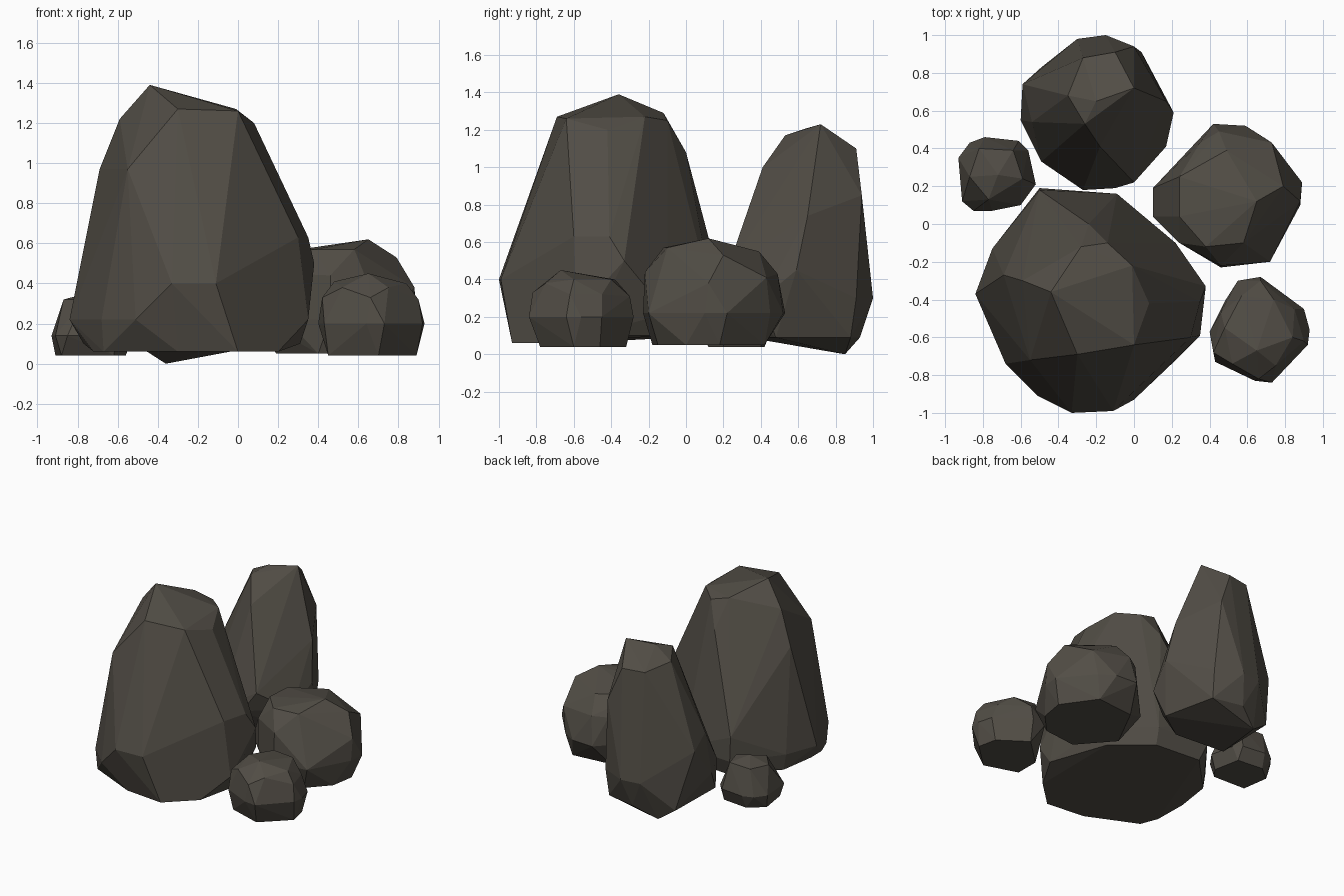
import bpy
import bmesh
from mathutils import Vector

default_cube = bpy.data.objects.get("Cube")
if default_cube:
    bpy.data.objects.remove(default_cube, do_unlink=True)


def make_material(name, colour):
    material = bpy.data.materials.new(name)
    material.use_nodes = True
    material.diffuse_color = colour
    shader = material.node_tree.nodes["Principled BSDF"]
    shader.inputs["Base Color"].default_value = colour
    shader.inputs["Roughness"].default_value = .9
    return material


stone = make_material("dark grey brown stone", (.083, .074, .06, 1))


def outline_corners(height, outline):
    """Lift a flat plan outline to one height."""
    return [Vector((x, y, height)) for x, y in outline]


def make_boulder(name, crown, shoulders, waist, foot, heel=(0, [])):
    """Wrap a chipped convex skin around the corners of a boulder.

    crown and shoulders: loose corners (x, y, z) of the upper facets
    waist, foot and heel: a height with a plan outline
    """
    corners = [Vector(corner) for corner in crown + shoulders]
    for band in (waist, foot, heel):
        corners += outline_corners(*band)

    bm = bmesh.new()
    for corner in corners:
        bm.verts.new(corner)
    hull = bmesh.ops.convex_hull(bm, input=bm.verts[:])
    unused = set(hull["geom_interior"]) | set(hull["geom_unused"])
    loose = [item for item in unused if isinstance(item, bmesh.types.BMVert)]
    bmesh.ops.delete(bm, geom=loose, context="VERTS")

    # Merge nearly coplanar triangles into broad chipped facets
    bmesh.ops.dissolve_limit(bm, angle_limit=.06,
                             verts=bm.verts[:], edges=bm.edges[:])
    bmesh.ops.recalc_face_normals(bm, faces=bm.faces[:])

    mesh = bpy.data.meshes.new(name)
    bm.to_mesh(mesh)
    bm.free()
    mesh.materials.append(stone)
    boulder = bpy.data.objects.new(name, mesh)
    bpy.context.collection.objects.link(boulder)
    return boulder


# Tallest boulder, with a slanted crown, a sharp flank and a raised heel
make_boulder(
    "tall_front_boulder",
    crown=[(-.44, -.36, 1.39), (-.28, -.12, 1.29), (-.14, -.1, 1.25),
           (-.01, -.22, 1.27), (0, -.64, 1.26), (-.3, -.69, 1.27),
           (-.59, -.3, 1.22), (.08, -.42, 1.2)],
    shoulders=[(-.24, 0, 1.08), (-.69, -.27, .97), (-.55, -.72, .97),
               (-.41, .12, .62), (.1, -.09, .57), (.35, -.41, .63),
               (.3, -.6, .63), (.38, -.33, .5), (-.5, .18, .4),
               (-.33, -1, .4), (-.11, -.99, .4)],
    waist=(.22, [(-.84, -.37), (-.75, -.13), (-.5, .19), (-.09, .16),
                 (.22, -.1), (.35, -.59), (-.51, -.91), (-.68, -.74)]),
    foot=(.06, [(-.72, -.6), (-.67, -.73), (-.3, -.9), (0, -.93),
                (.2, -.74)]),
    heel=(.1, [(-.77, -.4), (.31, -.53), (.16, -.1), (-.1, .12),
               (-.46, .15), (-.73, -.13)]))

# Second tall boulder, leaning to the back
make_boulder(
    "tall_back_boulder",
    crown=[(0, .72, 1.23), (-.2, .65, 1.21), (-.26, .53, 1.17),
           (-.35, .68, 1.13), (-.27, .88, 1.1), (-.1, .91, 1.1)],
    shoulders=[(-.18, .41, 1), (0, .94, .85), (.17, .65, .74),
               (-.54, .54, .59), (-.59, .74, .53), (.21, .59, .45),
               (0, .22, .45), (-.36, .85, 0)],
    waist=(.3, [(-.6, .55), (-.49, .33), (-.27, .18), (-.1, .19),
                (.17, .41), (.04, .91), (-.15, 1), (-.3, .98)]),
    foot=(.09, [(-.5, .36), (-.1, .33), (.12, .48), (.03, .88),
                (-.2, .93), (-.49, .83)]))

# Medium boulder with a broad flat crown
make_boulder(
    "medium_side_boulder",
    crown=[(.65, .12, .62), (.49, .39, .55), (.24, .25, .55),
           (.24, .04, .56), (.38, -.12, .57), (.58, -.1, .57),
           (.79, .2, .53)],
    shoulders=[(.73, .43, .41), (.45, .49, .43), (.46, -.22, .44),
               (.88, .12, .38), (.35, .43, .42), (.24, -.1, .45)],
    waist=(.22, [(.1, .19), (.1, .04), (.24, -.1), (.46, -.23),
                 (.72, -.2), (.88, .1), (.89, .22), (.7, .45),
                 (.59, .52), (.42, .53), (.37, .47)]),
    foot=(.05, [(.19, .06), (.4, -.18), (.66, -.15), (.8, 0),
                (.83, .18), (.66, .42), (.36, .39)]))

# Small boulder in the front corner
make_boulder(
    "small_front_boulder",
    crown=[(.65, -.67, .45), (.84, -.6, .4), (.74, -.4, .4),
           (.57, -.38, .4), (.48, -.55, .41), (.52, -.74, .38),
           (.75, -.75, .38)],
    shoulders=[(.42, -.68, .33), (.66, -.82, .33), (.9, -.62, .32),
               (.85, -.45, .32), (.67, -.3, .31), (.46, -.47, .33)],
    waist=(.2, [(.4, -.57), (.43, -.73), (.64, -.83), (.73, -.84),
                (.92, -.64), (.93, -.56), (.9, -.45), (.67, -.28),
                (.55, -.3), (.48, -.41)]),
    foot=(.04, [(.45, -.7), (.7, -.78), (.89, -.6), (.86, -.46),
                (.66, -.32), (.45, -.52)]))

# Smallest boulder on the other side
make_boulder(
    "smallest_back_boulder",
    crown=[(-.72, .26, .36)],
    shoulders=[(-.87, .25, .32), (-.82, .4, .33), (-.64, .39, .33),
               (-.59, .24, .32), (-.77, .13, .32)],
    waist=(.14, [(-.93, .35), (-.87, .43), (-.79, .46), (-.61, .44),
                 (-.56, .39), (-.52, .21), (-.6, .1), (-.75, .07),
                 (-.85, .07), (-.91, .12)]),
    foot=(.04, [(-.91, .33), (-.8, .42), (-.6, .4), (-.56, .2),
                (-.62, .12), (-.88, .13)]))
